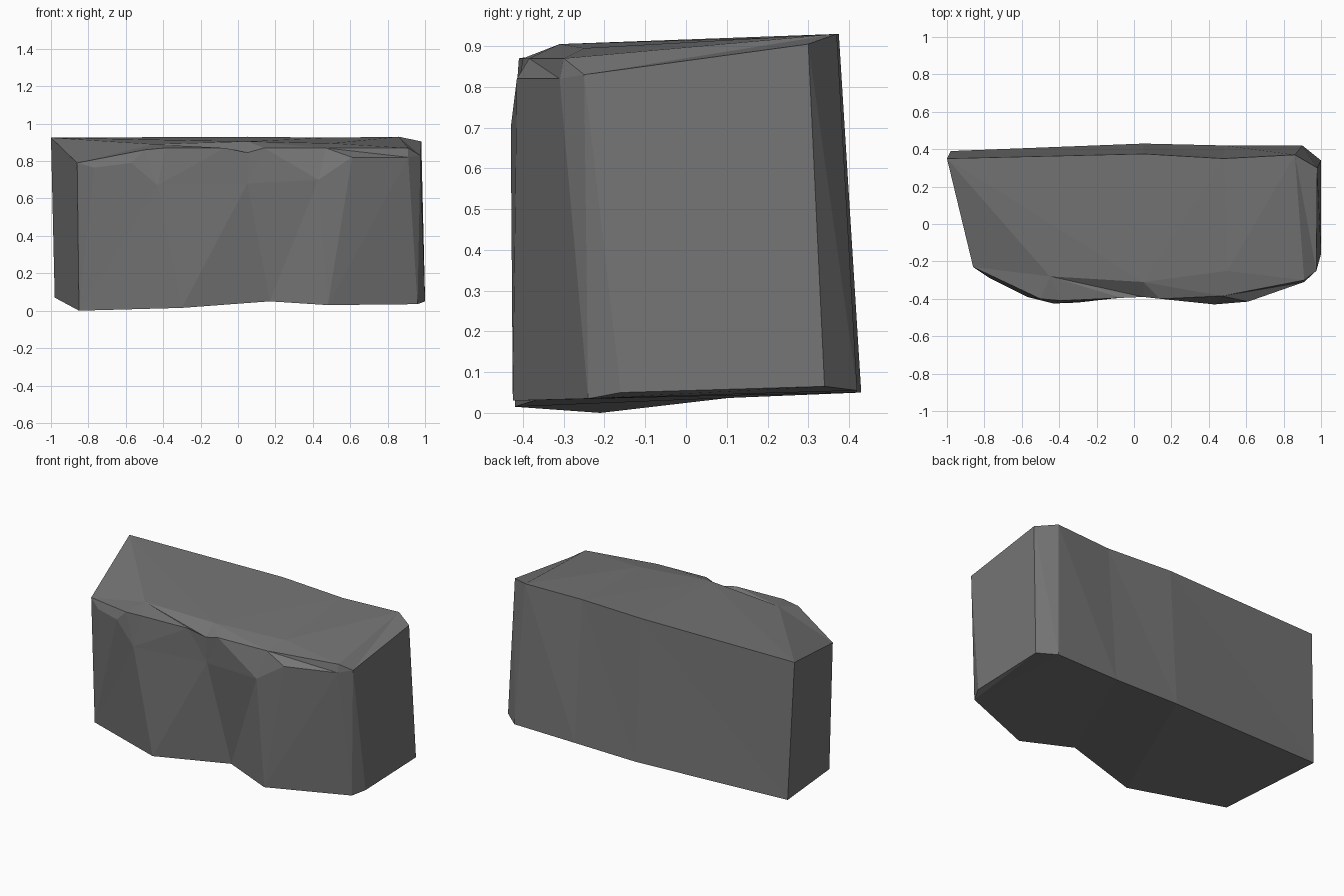
import bpy
import bmesh

if "Cube" in bpy.data.objects:
    bpy.data.objects.remove(bpy.data.objects["Cube"])

# Contour lines of the stone block, each running left to right
base_front = [(-.85, -.21, 0), (-.30, -.42, .015), (.17, -.31, .05),
              (.48, -.425, .03), (.96, -.24, .035), (1, -.16, .05)]
shoulder = [(-.86, -.23, .79), (-.77, -.29, .765), (-.57, -.39, .79),
            (-.43, -.425, .67), (.05, -.38, .68), (.43, -.43, .70),
            (.61, -.415, .82), (.91, -.31, .82), (.975, -.25, .83)]
rim = [(-.86, -.23, .79), (-.77, -.29, .765), (-.50, -.40, .86),
       (-.39, -.41, .87), (-.07, -.395, .87), (.05, -.39, .845),
       (.14, -.40, .87), (.47, -.385, .87), (.91, -.30, .87), (.975, -.25, .83)]
crest = [(-.86, -.23, .79), (-.45, -.28, .89), (.05, -.31, .905),
         (.50, -.25, .895), (.91, -.30, .87), (.975, -.25, .83)]
back_top = [(-1, .35, .925), (.05, .375, .93), (.48, .35, .925),
            (.86, .37, .93), (.98, .30, .905)]
back_base = [(-.98, .39, .07), (.05, .43, .05), (.48, .42, .05),
             (.90, .42, .055), (1, .34, .065)]

bm = bmesh.new()
cache = {}


def vert(p):
    if p not in cache:
        cache[p] = bm.verts.new(p)
    return cache[p]


def face(*points):
    if len(set(points)) == len(points):
        bm.faces.new([vert(p) for p in points])


def zip_lines(a, b):
    """Fill the strip between two contour lines with triangles."""
    i = j = 0
    while i < len(a) - 1 or j < len(b) - 1:
        if j == len(b) - 1 or (i < len(a) - 1 and a[i + 1][0] <= b[j + 1][0]):
            face(a[i], a[i + 1], b[j])
            i += 1
        else:
            face(a[i], b[j + 1], b[j])
            j += 1


# Skin between neighbouring contours, all the way round
lines = [base_front, shoulder, rim, crest, back_top, back_base]
for k, line in enumerate(lines):
    zip_lines(line, lines[(k + 1) % len(lines)])

# Left and right ends
for end in (0, -1):
    face(base_front[end], crest[end], back_top[end], back_base[end])

bmesh.ops.recalc_face_normals(bm, faces=bm.faces[:])
mesh = bpy.data.meshes.new("stone_block")
bm.to_mesh(mesh)
bm.free()

# Single flat stone colour
stone = bpy.data.materials.new("dark grey stone")
stone.diffuse_color = (.175, .175, .175, 1)
stone.use_nodes = True
stone.node_tree.nodes["Principled BSDF"].inputs["Base Color"].default_value = stone.diffuse_color
mesh.materials.append(stone)
block = bpy.data.objects.new("stone_block", mesh)
bpy.context.collection.objects.link(block)
